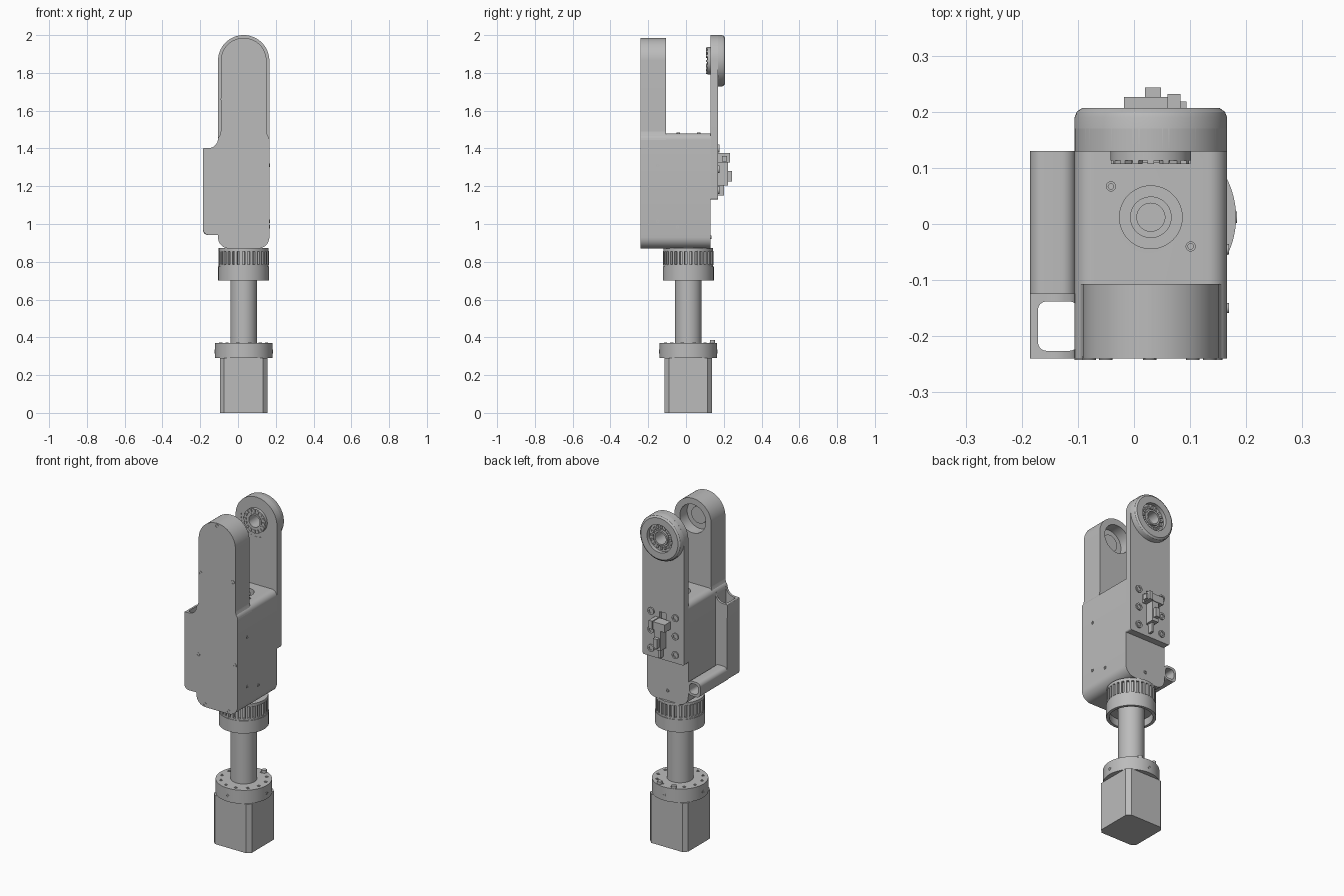
import bpy, bmesh, math
from mathutils import Matrix, Vector

cube = bpy.data.objects.get("Cube")
if cube:
    bpy.data.objects.remove(cube)

grey = bpy.data.materials.new("plain_grey")
grey.use_nodes = True
grey.diffuse_color = (0.5, 0.5, 0.5, 1)
grey.node_tree.nodes["Principled BSDF"].inputs["Base Color"].default_value = (0.5, 0.5, 0.5, 1)

CX, CY = 0.03, 0.012      # main axis
PIVOT = 1.864             # height of the joint axis
LEFT, RIGHT, FRONT, BACK = -0.106, 0.166, -0.24, 0.13


def finish(name, bm):
    bmesh.ops.recalc_face_normals(bm, faces=bm.faces)
    me = bpy.data.meshes.new(name)
    bm.to_mesh(me)
    bm.free()
    ob = bpy.data.objects.new(name, me)
    bpy.context.collection.objects.link(ob)
    me.materials.append(grey)
    return ob


def rounded(corners, segs=8):
    """Outline from right-angled corners (u, v, radius)."""
    out = []
    for i, (u, v, r) in enumerate(corners):
        p = Vector((u, v))
        if r == 0:
            out.append(p)
            continue
        d1 = (Vector(corners[i - 1][:2]) - p).normalized()
        d2 = (Vector(corners[(i + 1) % len(corners)][:2]) - p).normalized()
        c = p + (d1 + d2) * r
        for k in range(segs + 1):
            t = math.pi / 2 * k / segs
            out.append(c - (d2 * math.cos(t) + d1 * math.sin(t)) * r)
    return out


def rect(u0, u1, v0, v1, low=0.0, high=0.0, segs=8):
    return rounded([(u0, v0, low), (u1, v0, low), (u1, v1, high), (u0, v1, high)], segs)


def prism(name, pts, axis, a, b):
    """Extrude an outline along an axis from a to b."""
    place = {"x": lambda p, h: (h, p[0], p[1]),
             "y": lambda p, h: (p[0], h, p[1]),
             "z": lambda p, h: (p[0], p[1], h)}[axis]
    bm = bmesh.new()
    face = bm.faces.new([bm.verts.new(place(p, a)) for p in pts])
    ext = bmesh.ops.extrude_face_region(bm, geom=[face])["geom"]
    shift = Vector(place((0, 0), b - a))
    bmesh.ops.translate(bm, verts=[g for g in ext if isinstance(g, bmesh.types.BMVert)], vec=shift)
    bmesh.ops.remove_doubles(bm, verts=bm.verts, dist=1e-5)
    return finish(name, bm)


def box(name, x0, x1, y0, y1, z0, z1):
    return prism(name, rect(x0, x1, y0, y1), "z", z0, z1)


def lathe(name, profile, axis="z", centre=(CX, CY, 0), segs=64):
    """Spin a closed (radius, height) outline round an axis."""
    bm = bmesh.new()
    vs = [bm.verts.new((r, 0, h)) for r, h in profile]
    es = [bm.edges.new((vs[i - 1], v)) for i, v in enumerate(vs)]
    bmesh.ops.spin(bm, geom=vs + es, cent=(0, 0, 0), axis=(0, 0, 1),
                   angle=math.tau, steps=segs, use_duplicate=False)
    bmesh.ops.remove_doubles(bm, verts=bm.verts, dist=1e-5)
    turn = {"z": Matrix(), "y": Matrix.Rotation(-math.pi / 2, 4, "X"),
            "x": Matrix.Rotation(math.pi / 2, 4, "Y")}[axis]
    bm.transform(Matrix.Translation(centre) @ turn)
    return finish(name, bm)


def disc(name, r, a, b, axis="z", centre=(CX, CY, 0), segs=48):
    return lathe(name, [(0, a), (r, a), (r, b), (0, b)], axis, centre, segs)


def screw(name, axis, centre, r, base, top):
    """Screw head with a socket, facing from base to top."""
    mid = (base + top) / 2
    return lathe(name, [(0, base), (r, base), (r, top), (r * 0.55, top), (r * 0.55, mid), (0, mid)],
                 axis, centre, 20)


def teeth(name, count, r, size, axis, centre):
    """Ring of small blocks: size = radial, tangential, axial."""
    bm = bmesh.new()
    turn = Matrix.Rotation(-math.pi / 2, 4, "X") if axis == "y" else Matrix()
    for i in range(count):
        m = (Matrix.Translation(centre) @ turn @ Matrix.Rotation(math.tau * i / count, 4, "Z")
             @ Matrix.Translation((r, 0, 0)) @ Matrix.Diagonal((*size, 1)))
        bmesh.ops.create_cube(bm, size=1, matrix=m)
    return finish(name, bm)


def cut(ob, cutter):
    mod = ob.modifiers.new("cut", "BOOLEAN")
    mod.operation, mod.solver, mod.object = "DIFFERENCE", "EXACT", cutter
    bpy.context.view_layer.objects.active = ob
    bpy.ops.object.modifier_apply(modifier=mod.name)
    bpy.data.objects.remove(cutter)


# Motor, flange and shaft
prism("motor_block", rounded([(x, y, 0.022) for x, y in
      ((-0.095, -0.113), (0.155, -0.113), (0.155, 0.137), (-0.095, 0.137))], 1), "z", 0, 0.29)
disc("motor_flange", 0.152, 0.29, 0.37, segs=80)
disc("shaft", 0.071, 0.36, 0.76)
for i in range(12):
    a = math.tau * (i + 0.5) / 12
    spot = (CX + 0.125 * math.cos(a), CY + 0.125 * math.sin(a), 0)
    screw("flange_screw", "z", spot, 0.009, 0.365, 0.373)
for x, y in ((-0.02, 0.14), (0.075, 0.14)):
    disc("flange_pin", 0.014, 0.36, 0.386, centre=(x, y, 0), segs=20)
for s in (-1, 1):
    screw("flange_side_screw", "x", (CX, CY, 0.325), 0.01, s * 0.146, s * 0.154).location.y = 0
    screw("flange_front_screw", "y", (CX, CY, 0.325), 0.01, s * 0.146, s * 0.154)

# Hollow collar and toothed ring
lathe("collar", [(0, 0.745), (0.118, 0.745), (0.118, 0.7), (0.135, 0.7), (0.135, 0.775), (0, 0.775)])
lathe("toothed_core", [(0, 0.77), (0.132, 0.77), (0.132, 0.785), (0.118, 0.785), (0.118, 0.855),
                       (0.132, 0.855), (0.132, 0.872), (0, 0.872)])
teeth("ring_teeth", 30, 0.124, (0.018, 0.014, 0.075), "z", (CX, CY, 0.82))

# Main housing with shaft socket in its top
body = prism("main_housing", rect(LEFT, RIGHT, 0.87, 1.48, 0.06, 0.035), "y", FRONT, BACK)
cut(body, disc("socket_cutter", 0.056, 1.43, 1.6))
lathe("socket_ring", [(0.025, 1.42), (0.037, 1.42), (0.037, 1.47), (0.025, 1.47)])
for x, y in ((-0.041, 0.067), (0.101, -0.04)):
    screw("top_screw", "z", (x, y, 0), 0.009, 1.475, 1.484)

# Front arm with a round joint recess
arm = prism("front_arm", rect(CX - 0.121, CX + 0.121, 1.35, PIVOT + 0.121, 0, 0.1209, 16),
            "y", FRONT, -0.107)
cut(arm, disc("recess_cutter", 0.085, -0.175, -0.05, "y", (CX, 0, PIVOT)))
lathe("recess_hub", [(0, -0.18), (0.05, -0.18), (0.05, -0.165), (0, -0.165)], "y", (CX, 0, PIVOT))
for x, s in ((CX - 0.121, -1), (CX + 0.121, 1)):
    edge = LEFT if s < 0 else RIGHT
    prism("arm_shoulder", [(x, 1.43), (edge, 1.43), (edge, 1.45), (x + s * 0.005, 1.468), (x, 1.49)],
          "y", FRONT, -0.107)

# Back arm, slotted plate and bearing ring
plate = prism("back_arm", rect(LEFT, RIGHT, 1.13, PIVOT + 0.136, 0.008, 0.1359, 16), "y", 0.129, 0.17)
cut(plate, disc("bearing_cutter", 0.1, 0.1, 0.2, "y", (CX, 0, PIVOT)))
cut(plate, box("slot_cutter", 0.012, 0.056, 0.15, 0.2, 1.2, 1.41))
lathe("bearing_ring", [(0.038, 0.113), (0.072, 0.113), (0.072, 0.13), (0.1359, 0.13), (0.1359, 0.19),
                       (0.132, 0.2), (0.122, 0.207), (0.082, 0.207), (0.082, 0.185), (0.038, 0.185)],
      "y", (CX, 0, PIVOT), 80)
lathe("bearing_sleeve", [(0.036, 0.11), (0.046, 0.11), (0.046, 0.198), (0.036, 0.198)], "y", (CX, 0, PIVOT))
for y in (0.112, 0.188):
    teeth("bearing_teeth", 16, 0.062, (0.018, 0.011, 0.01), "y", (CX, y, PIVOT))

# Plate screws
for x in (CX - 0.08, CX + 0.08):
    for z in (1.18, 1.29, 1.40):
        screw("plate_screw", "y", (x, 0, z), 0.021, 0.165, 0.177)
screw("lower_back_screw", "y", (CX, 0, 0.93), 0.01, 0.125, 0.134)

# Latch on the back plate
box("latch_bar", -0.018, 0.06, 0.165, 0.226, 1.325, 1.37)
box("latch_stop", 0.06, 0.083, 0.165, 0.232, 1.325, 1.375)
box("latch_tip", 0.083, 0.094, 0.19, 0.218, 1.33, 1.36)
box("latch_body", 0.014, 0.056, 0.165, 0.222, 1.205, 1.33)
box("latch_hook", 0.02, 0.048, 0.215, 0.243, 1.225, 1.28)
box("latch_tail", 0.028, 0.042, 0.165, 0.2, 1.15, 1.21)

# Cable duct: upright part scooped at the top, open through
duct = prism("upright_duct", rounded([(-0.185, 0.942, 0.03), (-0.104, 0.942, 0), (-0.104, 1.452, 0),
             (-0.106, 1.452, 0), (-0.106, 1.402, 0.05), (-0.185, 1.402, 0.004)]), "y", FRONT, -0.124)
bm = bmesh.new()
bm.from_mesh(duct.data)
outer = [e for e in bm.edges if e.calc_length() > 0.2 and all(v.co.x < -0.184 for v in e.verts)
         and abs(e.verts[0].co.z - e.verts[1].co.z) > 0.2]
bmesh.ops.bevel(bm, geom=outer, offset=0.025, segments=6, profile=0.5, affect="EDGES")
bm.to_mesh(duct.data)
bm.free()
cut(duct, prism("duct_cutter", rect(-0.171, -0.1, -0.226, -0.138, 0.015, 0.015), "z", 0.8, 1.6))

# Cable duct: level part running to the back
level = prism("level_duct", rect(-0.185, -0.104, 0.942, 1.03, 0.025, 0.025), "y", -0.138, BACK)
cut(level, prism("level_cutter", rect(-0.171, -0.114, 0.956, 1.016, 0.02, 0.02), "y", -0.12, 0.3))

# Cover screws on the front and the side
for x, z in ((-0.08, 1.66), (0.135, 1.66), (-0.094, 1.17), (0.146, 1.17),
             (-0.05, 0.885), (0.105, 0.885), (0.028, 1.968)):
    screw("front_screw", "y", (x, 0, z), 0.012, FRONT + 0.005, FRONT - 0.002)
for y, z in ((-0.15, 1.31), (-0.15, 1.015), (-0.045, 0.985)):
    screw("side_screw", "x", (0, y, z), 0.009, RIGHT - 0.005, RIGHT + 0.003)

# Smooth the round surfaces, keep edges crisp
bpy.ops.object.select_all(action="DESELECT")
for ob in bpy.context.scene.objects:
    if ob.type == "MESH":
        ob.select_set(True)
        bpy.context.view_layer.objects.active = ob
bpy.ops.object.shade_smooth_by_angle(angle=math.radians(30))
